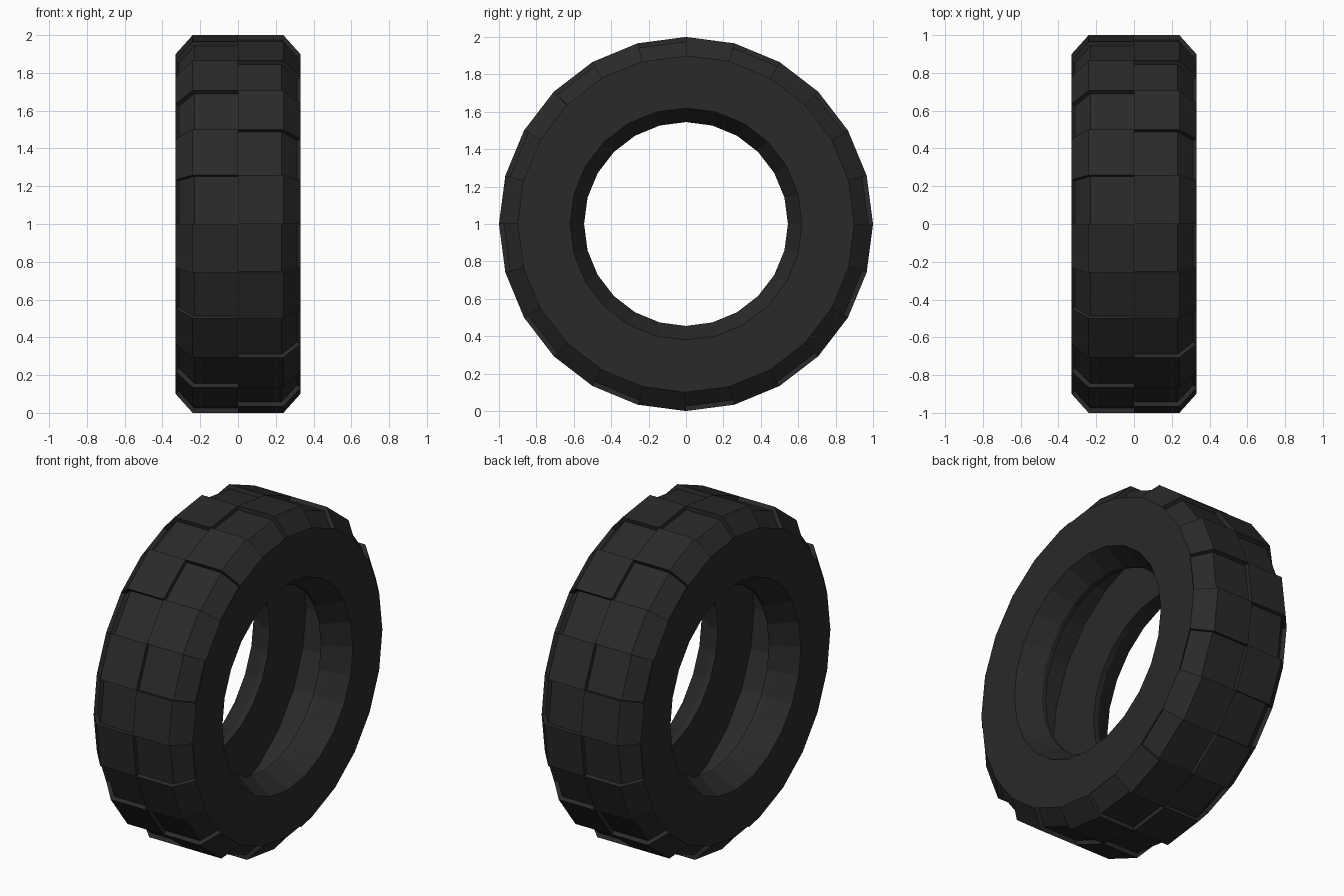
import bpy, bmesh, math
from mathutils import Vector

if "Cube" in bpy.data.objects:
    bpy.data.objects.remove(bpy.data.objects["Cube"])

SEG = 24
CENTRE_Z = 1.0

rubber = bpy.data.materials.new("black_rubber")
rubber.diffuse_color = (0.0225, 0.0225, 0.0225, 1)
rubber.use_nodes = True
rubber.node_tree.nodes["Principled BSDF"].inputs["Base Color"].default_value = rubber.diffuse_color

# Half cross-sections as (x, radius)
RAISED = [(0.0, 1.0), (0.24, 1.0), (0.33, 0.9)]
SUNK = [(0.0, 0.975), (0.231, 0.975), (0.313, 0.883), (0.33, 0.9)]
# Sidewall, bead bevel, bead lip and hollow inside
BODY = [(0.33, 0.9), (0.33, 0.62), (0.2, 0.545), (0.17, 0.545),
        (0.17, 0.89), (0.0, 0.89)]


def point(x, r, i):
    a = 2 * math.pi * i / SEG
    return Vector((x, r * math.cos(a), CENTRE_Z + r * math.sin(a)))


def add_face(bm, points, facing=None):
    face = bm.faces.new([bm.verts.new(p) for p in points])
    face.normal_update()
    if facing is not None and face.normal.dot(facing) < 0:
        face.normal_flip()


def strip(bm, profile, side, i):
    """One segment of a revolved half profile, facing outwards."""
    for (x0, r0), (x1, r1) in zip(profile, profile[1:]):
        quad = [point(side * x0, r0, i), point(side * x1, r1, i),
                point(side * x1, r1, i + 1), point(side * x0, r0, i + 1)]
        add_face(bm, quad[::-1] if side > 0 else quad)


def finish(bm, name):
    bmesh.ops.remove_doubles(bm, verts=bm.verts, dist=1e-5)
    mesh = bpy.data.meshes.new(name)
    bm.to_mesh(mesh)
    bm.free()
    mesh.materials.append(rubber)
    obj = bpy.data.objects.new(name, mesh)
    bpy.context.collection.objects.link(obj)


# Tyre carcass: sidewalls, beads and inner hollow
bm = bmesh.new()
for side in (1, -1):
    for i in range(SEG):
        strip(bm, BODY, side, i)
finish(bm, "tyre_carcass")

# Tread: raised and sunk panels, staggered between the two sides
for name, side, parity in (("right_tread", 1, 1), ("left_tread", -1, 0)):
    bm = bmesh.new()
    for i in range(SEG):
        raised = i % 2 == parity
        strip(bm, RAISED if raised else SUNK, side, i)
        if not raised:
            continue
        # step at the centre line
        add_face(bm, [point(0, 1, i), point(0, 1, i + 1),
                      point(0, 0.975, i + 1), point(0, 0.975, i)],
                 Vector((-side, 0, 0)))
        # steps at both ends of the raised block
        middle = point(0, 1, i + 0.5)
        for e in (i, i + 1):
            for j in (0, 1):
                section = (RAISED[j], RAISED[j + 1], SUNK[j + 1], SUNK[j])
                add_face(bm, [point(side * x, r, e) for x, r in section],
                         point(0, 1, e) - middle)
    finish(bm, name)
